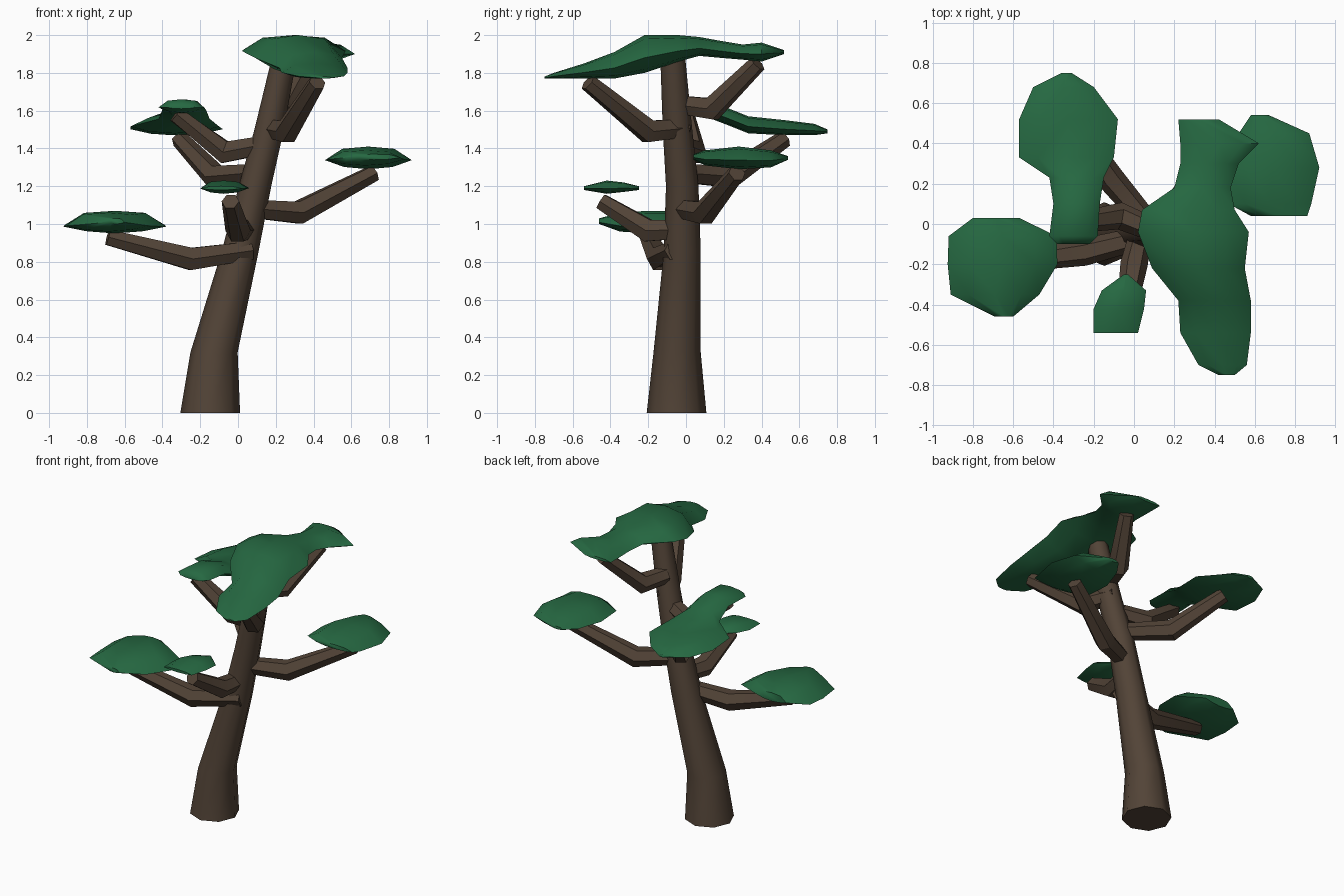
import bpy, bmesh
from math import cos, sin, tau, radians
from mathutils import Vector

cube = bpy.data.objects.get("Cube")
if cube:
    bpy.data.objects.remove(cube, do_unlink=True)


def material(name, colour):
    m = bpy.data.materials.new(name)
    m.use_nodes = True
    m.diffuse_color = colour
    m.node_tree.nodes["Principled BSDF"].inputs["Base Color"].default_value = colour
    return m


bark = material("bark brown", (0.085, 0.057, 0.038, 1))
leaf = material("leaf green", (0.019, 0.14, 0.054, 1))


def loft(name, rings, mat, angle):
    """Skin a row of equal-length point rings and cap both ends."""
    bm = bmesh.new()
    loops = [[bm.verts.new(p) for p in ring] for ring in rings]
    n = len(loops[0])
    for a, b in zip(loops, loops[1:]):
        for i in range(n):
            j = (i + 1) % n
            bm.faces.new((a[i], a[j], b[j], b[i]))
    bm.faces.new(loops[0])
    bm.faces.new(loops[-1])
    bmesh.ops.recalc_face_normals(bm, faces=bm.faces)
    mesh = bpy.data.meshes.new(name)
    bm.to_mesh(mesh)
    bm.free()
    mesh.materials.append(mat)
    obj = bpy.data.objects.new(name, mesh)
    bpy.context.collection.objects.link(obj)
    bpy.ops.object.select_all(action='DESELECT')
    obj.select_set(True)
    bpy.context.view_layer.objects.active = obj
    bpy.ops.object.shade_smooth_by_angle(angle=radians(angle))


def ring(centre, direction, radius, sides):
    q = Vector(direction).to_track_quat('Z', 'Y')
    return [Vector(centre) + q @ Vector((radius * cos(tau * i / sides),
            radius * sin(tau * i / sides), 0)) for i in range(sides)]


def branch(name, *path):
    """Bent limb of three points, thinner towards its tip."""
    a, b, c = map(Vector, path)
    d1, d2 = (b - a).normalized(), (c - b).normalized()
    loft(name, [ring(a, d1, 0.055, 6), ring(b, d1 + d2, 0.068, 6),
                ring(c, d2, 0.047, 6)], bark, 30)


def foliage(name, rows, rim=0.4):
    """Flat leaf pad; rows are (y, x min, x max, z min, z max)."""
    rings = []
    for y, x0, x1, z0, z1 in rows:
        outline = ((0, rim), (0.22, 0.1), (0.5, 0), (0.78, 0.1),
                   (1, rim), (0.8, 0.9), (0.5, 1), (0.2, 0.9))
        rings.append([(x0 + (x1 - x0) * u, y, z0 + (z1 - z0) * v)
                      for u, v in outline])
    loft(name, rings, leaf, 60)


# Leaning trunk: x, y, z, radius
trunk = [(-.147, -.05, 0, .158), (-.127, -.047, .32, .125),
         (.01, -.02, .85, .098), (.09, -.02, 1.2, .086),
         (.165, -.045, 1.5, .078), (.245, -.07, 1.88, .066)]
loft("trunk", [ring(p[:3], (0, 0, 1), p[3], 8) for p in trunk], bark, 50)

# Limbs
branch("low_right_branch", (.07, -.06, .86), (-.25, -.14, .815), (-.69, -.2, .93))
branch("small_front_branch", (.04, -.02, .97), (0, -.2, .965), (-.04, -.45, 1.12))
branch("left_branch", (.08, -.02, 1.08), (.32, .1, 1.06), (.72, .27, 1.27))
branch("back_right_branch", (.1, -.03, 1.27), (-.12, .23, 1.25), (-.31, .52, 1.45))
branch("upper_right_branch", (.15, -.05, 1.42), (-.07, .04, 1.38), (-.33, .0, 1.58))
branch("upper_front_branch", (.16, .0, 1.51), (.26, -.2, 1.49), (.42, -.52, 1.75))
branch("upper_back_branch", (.17, -.02, 1.63), (.25, .14, 1.61), (.38, .38, 1.85))

# Leaf pads
foliage("low_right_foliage", [
    (-.46, -.69, -.6, 1, 1.03), (-.35, -.91, -.47, .96, 1.06),
    (-.2, -.925, -.38, .95, 1.07), (-.06, -.92, -.385, .96, 1.07),
    (.03, -.8, -.57, .99, 1.05)], 0.3)
foliage("small_front_foliage", [
    (-.54, -.2, .02, 1.18, 1.2), (-.42, -.2, .05, 1.16, 1.23),
    (-.33, -.16, .06, 1.17, 1.22), (-.25, -.05, -.03, 1.18, 1.2)])
foliage("left_foliage", [
    (.04, .58, .86, 1.34, 1.37), (.1, .47, .88, 1.31, 1.39),
    (.28, .46, .92, 1.29, 1.41), (.45, .52, .87, 1.3, 1.39),
    (.54, .58, .67, 1.34, 1.36)])
foliage("back_right_foliage", [
    (.75, -.36, -.31, 1.48, 1.5), (.68, -.5, -.2, 1.47, 1.53),
    (.52, -.57, -.08, 1.47, 1.55), (.33, -.57, -.1, 1.48, 1.57),
    (.23, -.42, -.15, 1.52, 1.61), (.1, -.4, -.17, 1.57, 1.66),
    (-.06, -.42, -.18, 1.59, 1.66), (-.1, -.38, -.22, 1.61, 1.63)])
foliage("crown_foliage", [
    (-.75, .42, .5, 1.77, 1.78), (-.7, .32, .56, 1.77, 1.8),
    (-.54, .23, .58, 1.77, 1.85), (-.38, .22, .58, 1.77, 1.91),
    (-.22, .09, .55, 1.8, 2), (-.04, .02, .57, 1.86, 2),
    (.07, .04, .5, 1.89, 1.99), (.18, .2, .48, 1.88, 1.97),
    (.3, .23, .52, 1.87, 1.95), (.4, .23, .62, 1.86, 1.96),
    (.52, .22, .42, 1.9, 1.92)])
